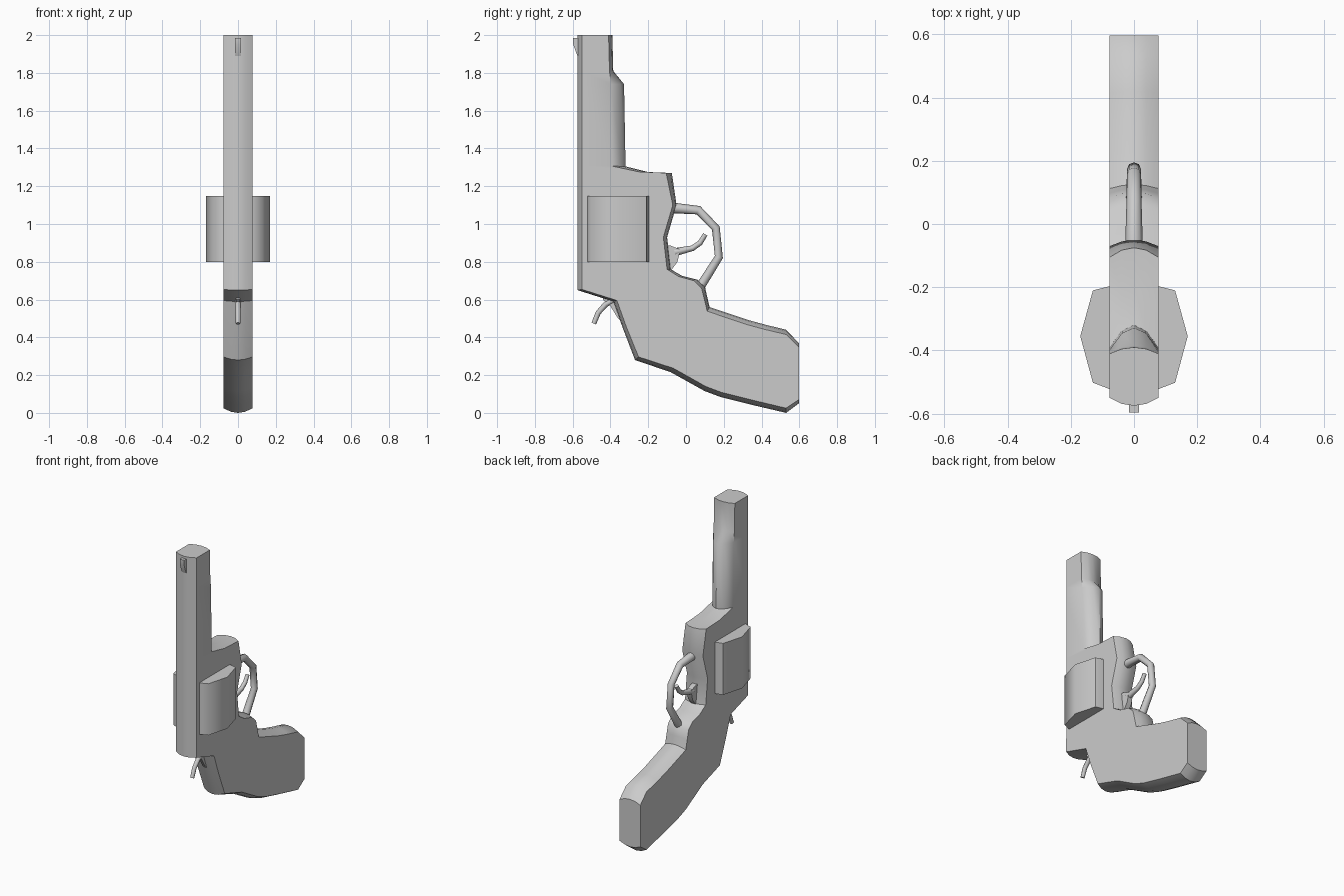
import bpy
import bmesh
from mathutils import Vector

if "Cube" in bpy.data.objects:
    bpy.data.objects.remove(bpy.data.objects["Cube"])


def finish(name, bm, angle=0.7):
    bmesh.ops.recalc_face_normals(bm, faces=bm.faces)
    me = bpy.data.meshes.new(name)
    bm.to_mesh(me)
    bm.free()
    ob = bpy.data.objects.new(name, me)
    bpy.context.collection.objects.link(ob)
    bpy.ops.object.select_all(action='DESELECT')
    ob.select_set(True)
    bpy.context.view_layer.objects.active = ob
    bpy.ops.object.shade_smooth_by_angle(angle=angle)
    return ob


def loft(name, rings, angle=0.7):
    bm = bmesh.new()
    loops = [[bm.verts.new(p) for p in r] for r in rings]
    n = len(loops[0])
    for a, b in zip(loops, loops[1:]):
        for i in range(n):
            j = (i + 1) % n
            bm.faces.new((a[i], a[j], b[j], b[i]))
    bm.faces.new(loops[0])
    bm.faces.new(loops[-1])
    return finish(name, bm, angle)


def plate(name, pts, w):
    # side profile (y, z) given thickness along x
    return loft(name, [[(x, y, z) for y, z in pts] for x in (-w, w)])


def tube(name, pts, radii, sides=8):
    # round bar swept along a (y, z) path
    from math import cos, sin, tau
    P = [Vector((0, y, z)) for y, z in pts]
    rings = []
    for i, p in enumerate(P):
        t = (P[min(i + 1, len(P) - 1)] - P[max(i - 1, 0)]).normalized()
        side = Vector((1, 0, 0))
        up = t.cross(side)
        r = radii[i]
        rings.append([p + side * r * cos(tau * k / sides) + up * r * sin(tau * k / sides)
                      for k in range(sides)])
    return loft(name, rings, 0.9)


W = 0.077


def ring(ay, az, by, bz, ia, ib):
    # flat-sided section with softly peaked edges, between edge points A and B
    a, b = Vector((0, ay, az)), Vector((0, by, bz))
    d = (b - a).normalized()
    x = Vector((1, 0, 0))
    half = [(0, a), (.5, a + d * ia * .25), (1, a + d * ia),
            (1, b - d * ib), (.5, b - d * ib * .25), (0, b)]
    return [p + x * W * s for s, p in half] + [p - x * W * s for s, p in half[-2:0:-1]]


# barrel, frame and grip as one continuous body
sections = [
    (-.575, 2.0, -.39, 2.0, .025, .02),
    (-.575, 1.81, -.385, 1.81, .025, .02),
    (-.575, 1.74, -.328, 1.74, .025, .07),
    (-.575, 1.31, -.32, 1.305, .025, .07),
    (-.575, 1.285, -.20, 1.275, .025, .05),
    (-.575, 1.27, -.075, 1.27, .025, .03),
    (-.575, 1.10, -.05, 1.10, .025, .02),
    (-.575, .93, -.10, .93, .025, .02),
    (-.575, .76, -.08, .76, .025, .02),
    (-.575, .65, -.02, .725, .025, .02),
    (-.385, .59, .06, .705, .02, .02),
    (-.335, .45, .10, .67, .02, .02),
    (-.27, .28, .112, .615, .025, .02),
    (-.08, .215, .125, .56, .025, .025),
    (.10, .115, .20, .535, .025, .025),
    (.18, .085, .335, .49, .025, .025),
    (.33, .047, .42, .467, .025, .025),
    (.53, .0, .53, .44, .025, .025),
    (.597, .05, .597, .37, .02, .02),
]
loft("body", [ring(*s) for s in sections])

# cylinder drum
half = [(.07, -.195), (.13, -.21), (.17, -.355), (.13, -.502), (.07, -.525)]
outline = half + [(-x, y) for x, y in reversed(half)]
loft("cylinder_drum", [[(x, y, z) for x, y in outline] for z in (.80, 1.147)], 0.95)

# trigger guard
tube("trigger_guard", [(-.07, 1.085), (.065, 1.073), (.158, .978), (.174, .825), (.07, .66)],
     [.028, .024, .022, .022, .025])

# trigger with its root
plate("trigger_root", [(-.11, .885), (-.08, .885), (-.03, .865), (-.045, .80), (-.075, .76), (-.11, .76)], .017)
tube("trigger", [(-.06, .85), (-.01, .862), (.035, .872), (.075, .90), (.102, .945)],
     [.022, .018, .015, .014, .013])

# hammer with its root
plate("hammer_root", [(-.44, .60), (-.40, .565), (-.36, .50), (-.34, .48), (-.34, .62), (-.44, .62)], .01)
tube("hammer", [(-.38, .60), (-.425, .575), (-.465, .53), (-.488, .473)],
     [.016, .015, .014, .013])

# front sight
plate("front_sight", [(-.56, 1.985), (-.597, 1.985), (-.597, 1.95), (-.575, 1.89), (-.56, 1.89)], .016)
